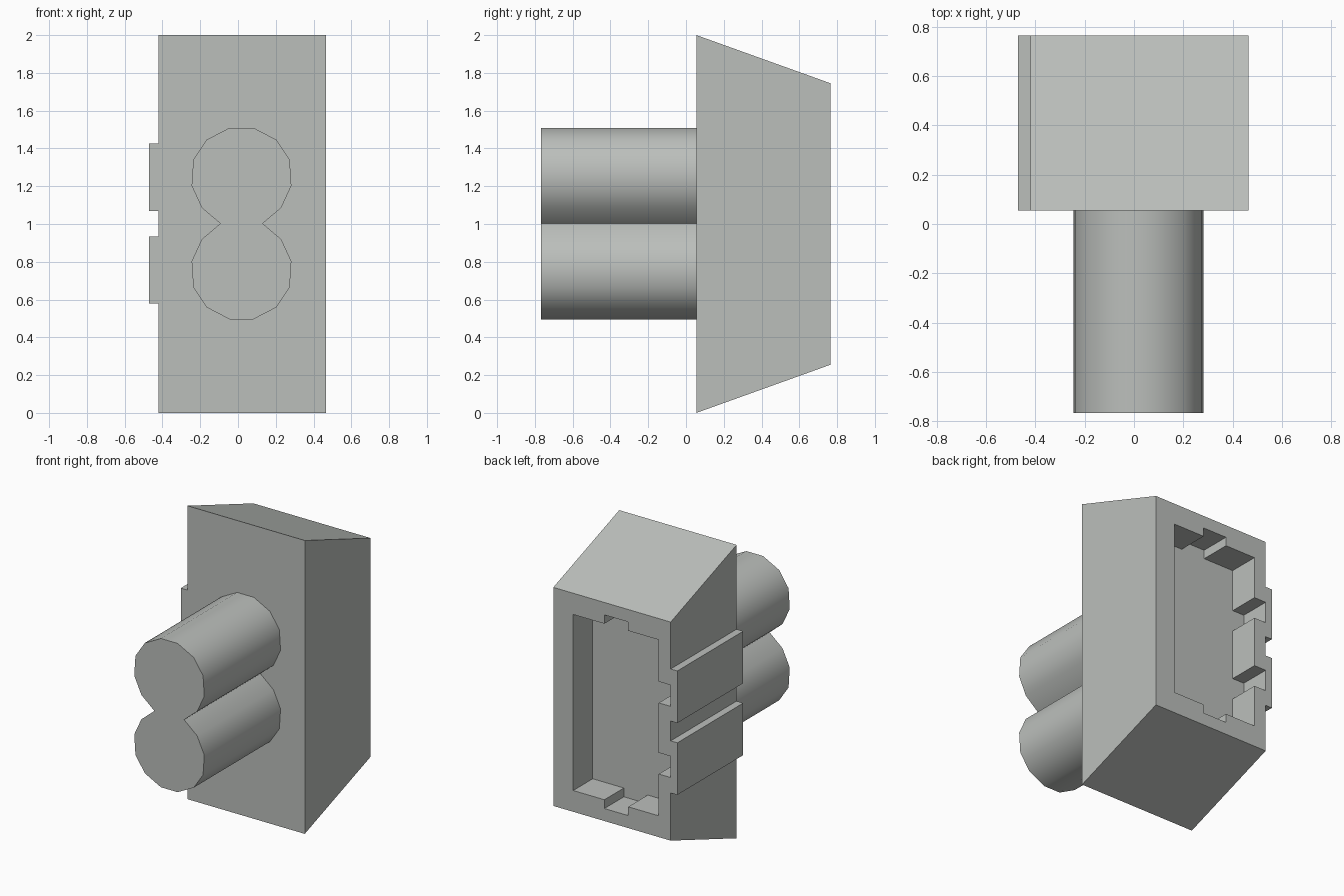
import bpy, bmesh, math

if "Cube" in bpy.data.objects:
    bpy.data.objects.remove(bpy.data.objects["Cube"])

GREY = (0.50, 0.52, 0.50, 1.0)
grey = bpy.data.materials.new("warm_grey")
grey.use_nodes = True
grey.diffuse_color = GREY
grey.node_tree.nodes["Principled BSDF"].inputs["Base Color"].default_value = GREY


def prism(name, outline, y0, y1, back_inset=0.0):
    """Extrude an x-z outline from y0 to y1; back_inset pulls the back edge towards mid height."""
    bm = bmesh.new()
    front = [bm.verts.new((x, y0, z)) for x, z in outline]
    back = [bm.verts.new((x, y1, z + (back_inset if z < 1 else -back_inset)))
            for x, z in outline]
    bm.faces.new(front)
    bm.faces.new(back[::-1])
    for i in range(len(front)):
        j = (i + 1) % len(front)
        bm.faces.new((front[j], front[i], back[i], back[j]))
    bmesh.ops.recalc_face_normals(bm, faces=bm.faces)
    mesh = bpy.data.meshes.new(name)
    bm.to_mesh(mesh)
    bm.free()
    mesh.materials.append(grey)
    obj = bpy.data.objects.new(name, mesh)
    bpy.context.collection.objects.link(obj)
    return obj


def box_outline(x0, x1, z0, z1):
    return [(x0, z0), (x1, z0), (x1, z1), (x0, z1)]


def boolean(target, tool, operation):
    mod = target.modifiers.new(operation.lower(), 'BOOLEAN')
    mod.operation = operation
    mod.solver = 'EXACT'
    mod.object = tool
    bpy.context.view_layer.objects.active = target
    bpy.ops.object.modifier_apply(modifier=mod.name)
    bpy.data.objects.remove(tool)


FRONT, BACK = 0.055, 0.765

# Housing block with sloping top and bottom
housing = prism("housing", box_outline(-0.42, 0.465, 0.0, 2.0), FRONT, BACK, 0.255)

# Two guide ribs on the side
for z0 in (0.58, 1.07):
    rib = prism("rib", box_outline(-0.47, -0.415, z0, z0 + 0.355), FRONT, BACK)
    boolean(housing, rib, 'UNION')

# Keyed pocket in the back: keyways at top, bottom and behind each rib
pocket = [(0.315, 0.40), (0.08, 0.40), (0.08, 0.34), (-0.10, 0.34), (-0.10, 0.40), (-0.33, 0.40)]
for z0 in (0.685, 1.17):
    pocket += [(-0.33, z0), (-0.42, z0), (-0.42, z0 + 0.145), (-0.33, z0 + 0.145)]
pocket += [(-0.33, 1.60), (-0.10, 1.60), (-0.10, 1.66), (0.08, 1.66), (0.08, 1.60), (0.315, 1.60)]
boolean(housing, prism("pocket", pocket, BACK - 0.21, BACK + 0.1), 'DIFFERENCE')

# Twin cable stubs merged into a figure eight, mirrored from one quarter
CX, CZ = 0.0185, 1.0025
quarter = [(0.112, 0.0), (0.21, 0.083), (0.264, 0.20), (0.255, 0.338), (0.184, 0.444), (0.063, 0.507)]
right = [(x, -z) for x, z in quarter[:0:-1]] + quarter
outline = [(CX + x, CZ + z) for x, z in right] + [(CX - x, CZ + z) for x, z in right[::-1]]
cables = prism("cables", outline, -0.767, FRONT)
bpy.ops.object.select_all(action='DESELECT')
cables.select_set(True)
bpy.context.view_layer.objects.active = cables
bpy.ops.object.shade_smooth_by_angle(angle=math.radians(40))
